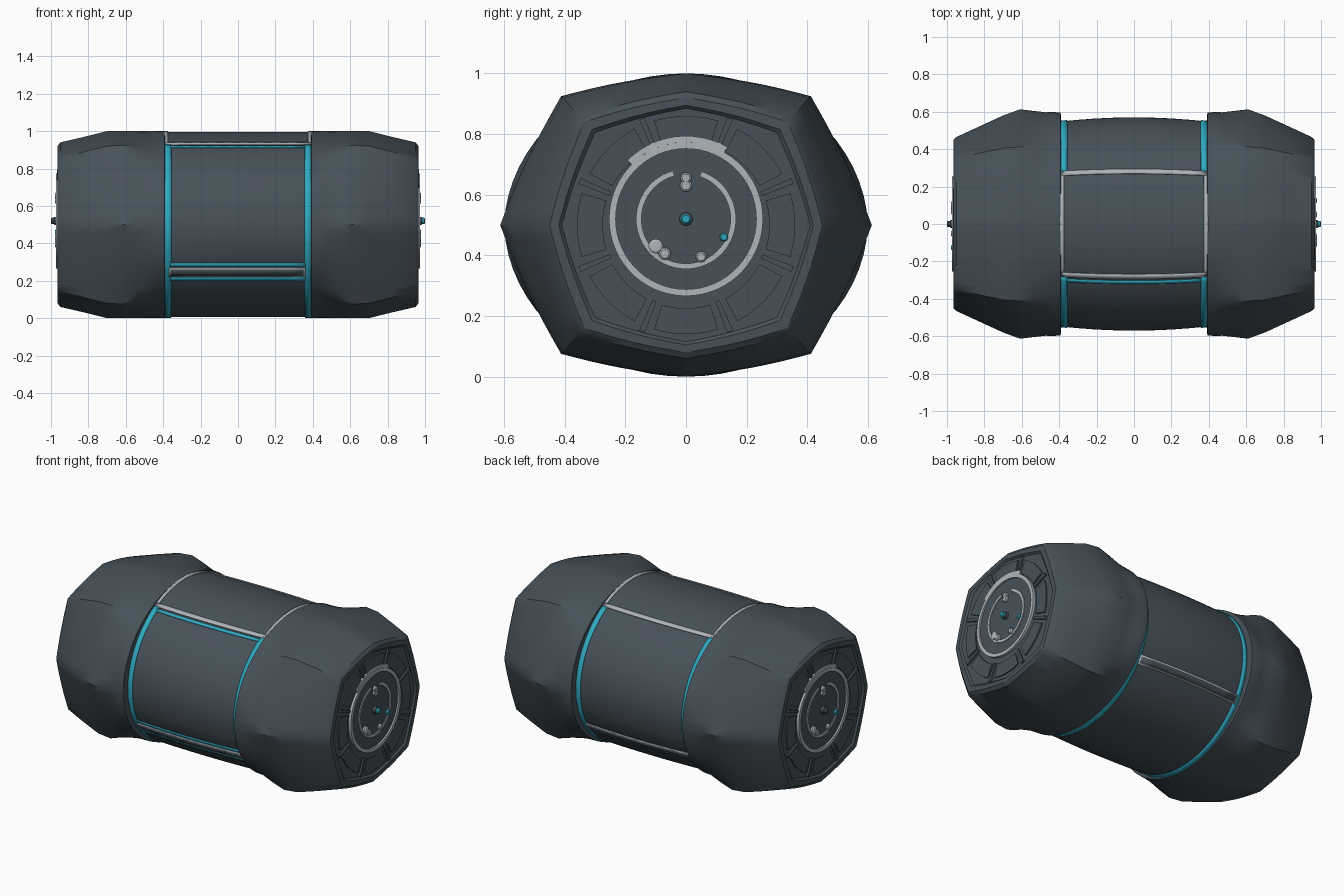
import bpy, bmesh, math
from math import sin, cos, pi, radians

if "Cube" in bpy.data.objects:
    bpy.data.objects.remove(bpy.data.objects["Cube"])


def material(name, rgb):
    m = bpy.data.materials.new(name)
    m.diffuse_color = (*rgb, 1)
    m.use_nodes = True
    m.node_tree.nodes["Principled BSDF"].inputs["Base Color"].default_value = m.diffuse_color
    return m


DARK = material("dark slate", (0.062, 0.083, 0.101))
GREY = material("light grey", (0.43, 0.46, 0.49))
CYAN = material("cyan", (0.03, 0.40, 0.53))


def finish(name, bm, mat, angle=30):
    bmesh.ops.recalc_face_normals(bm, faces=bm.faces)
    me = bpy.data.meshes.new(name)
    bm.to_mesh(me)
    bm.free()
    me.materials.append(mat)
    ob = bpy.data.objects.new(name, me)
    bpy.context.collection.objects.link(ob)
    bpy.ops.object.select_all(action='DESELECT')
    ob.select_set(True)
    bpy.context.view_layer.objects.active = ob
    bpy.ops.object.shade_smooth_by_angle(angle=radians(angle))
    return ob


def loft(name, rings, mat, angle=30):
    """Skin closed rings of points and close both ends."""
    bm = bmesh.new()
    vs = [[bm.verts.new(p) for p in r] for r in rings]
    n = len(vs[0])
    for a, b in zip(vs, vs[1:]):
        for i in range(n):
            j = (i + 1) % n
            bm.faces.new((a[i], a[j], b[j], b[i]))
    bm.faces.new(vs[0])
    bm.faces.new(vs[-1])
    return finish(name, bm, mat, angle)


# Barrel surface: slightly bulged ellipse along x
def barrel(x, t, off=0.0):
    ry = 0.57 - 0.022 * (x / 0.39) ** 2 + off
    return (x, ry * cos(t), 0.5 + (0.495 + off) * sin(t))


def band(name, x0, x1, a0, a1, mat, off=0.004):
    """Thin painted plate that follows the barrel surface."""
    nt = max(2, int(abs(a1 - a0) / 4))
    nx = max(1, int((x1 - x0) / 0.08))
    bm = bmesh.new()
    g = [[bm.verts.new(barrel(x0 + (x1 - x0) * i / nx,
                              radians(a0 + (a1 - a0) * j / nt), off))
          for j in range(nt + 1)] for i in range(nx + 1)]
    for i in range(nx):
        for j in range(nt):
            bm.faces.new((g[i][j], g[i + 1][j], g[i + 1][j + 1], g[i][j + 1]))
    ob = finish(name, bm, mat)
    mod = ob.modifiers.new("thickness", 'SOLIDIFY')
    mod.thickness = 0.006
    mod.offset = -1
    return ob


def arc(name, s, x0, x1, r0, r1, a0, a1, mat, c=(0, 0.52)):
    """Solid ring sector on an end face, s is the side."""
    n = max(2, int(abs(a1 - a0) / 6))
    rings = []
    for i in range(n + 1):
        t = radians(a0 + (a1 - a0) * i / n)
        rings.append([(s * x, c[0] + s * r * cos(t), c[1] + r * sin(t))
                      for x, r in ((x0, r0), (x1, r0), (x1, r1), (x0, r1))])
    return loft(name, rings, mat)


def peg(name, s, x0, x1, r, c, mat):
    rings = [[(s * x, c[0] + q * cos(k * pi / 8), c[1] + q * sin(k * pi / 8))
              for k in range(16)] for x, q in ((x0, r), (x1 - 0.005, r), (x1, r * 0.7))]
    return loft(name, rings, mat)


# Central barrel
loft("barrel", [[barrel(-0.4 + 0.1 * i, 2 * pi * k / 96) for k in range(96)]
                for i in range(9)], DARK)


# End cap section: ellipse blended into a faceted octagon
def section(x, side, cy, cz, top, blend, s):
    poly = [(side, 0), (cy, cz), (0, top), (-cy, cz),
            (-side, 0), (-cy, -cz), (0, -top), (cy, -cz)]
    pts = []
    for k in range(64):
        e, f = k // 8, (k % 8) / 8
        (ay, az), (by, bz) = poly[e], poly[(e + 1) % 8]
        m = 1 + 0.02 * sin(pi * f)
        oy, oz = (ay + (by - ay) * f) * m, (az + (bz - az) * f) * m
        t = 2 * pi * k / 64
        y = side * cos(t) * (1 - blend) + oy * blend
        z = top * sin(t) * (1 - blend) + oz * blend
        pts.append((s * x, y, 0.5 + z))
    return pts


CAP = [(0.388, 0.53, 0.38, 0.35, 0.47, 0),
       (0.392, 0.595, 0.42, 0.36, 0.5, 0),
       (0.44, 0.60, 0.42, 0.38, 0.5, 0.1),
       (0.47, 0.597, 0.41, 0.40, 0.5, 0.3),
       (0.54, 0.605, 0.41, 0.415, 0.5, 0.75),
       (0.61, 0.613, 0.412, 0.425, 0.5, 1),
       (0.70, 0.58, 0.405, 0.42, 0.5, 1),
       (0.82, 0.525, 0.38, 0.39, 0.47, 1),
       (0.95, 0.465, 0.35, 0.355, 0.44, 1),
       (0.965, 0.45, 0.335, 0.34, 0.42, 1),
       (0.966, 0.42, 0.31, 0.315, 0.395, 1),
       (0.955, 0.41, 0.30, 0.305, 0.385, 1)]

for s, side in ((1, "right"), (-1, "left")):
    loft(side + "_end_cap", [section(*c, s) for c in CAP], DARK, 35)
    # Raised segment plates around the end face
    for k in range(8):
        a = 45 * k
        arc(side + "_face_plate", s, 0.95, 0.963, 0.275, 0.36, a - 17, a + 17, DARK, (0, 0.5))
        arc(side + "_face_rib", s, 0.95, 0.966, 0.27, 0.38, a + 21, a + 24, DARK, (0, 0.5))
    # Dial rings
    arc(side + "_dial_base", s, 0.95, 0.962, 0.0005, 0.25, 0, 360, DARK)
    arc(side + "_outer_ring", s, 0.95, 0.972, 0.232, 0.254, 0, 360, GREY)
    arc(side + "_outer_ring_lip", s, 0.95, 0.969, 0.254, 0.274, 60, 135, GREY)
    arc(side + "_inner_ring", s, 0.95, 0.967, 0.147, 0.165, 105, 432, GREY)
    # Small studs on the dial
    for y, z, r in ((0, 0.63, 0.02), (0.0, 0.655, 0.018), (-0.10, 0.43, 0.024),
                    (-0.07, 0.405, 0.02), (0.05, 0.395, 0.018)):
        peg(side + "_dial_stud", s, 0.95, 0.978, r, (s * y, z), GREY)
    peg(side + "_cyan_stud", s, 0.95, 0.978, 0.014, (s * 0.125, 0.46), CYAN)
    # Centre pin
    peg(side + "_pin_base", s, 0.95, 0.985, 0.022, (0, 0.52), DARK)
    peg(side + "_pin_tip", s, 0.97, 1.0, 0.017, (0, 0.52), CYAN if s > 0 else DARK)

    # Cyan hoops beside the caps and the grey frame ends on top
    x0, x1 = sorted((s * 0.357, s * 0.395))
    band(side + "_cyan_hoop", x0, x1, 120, 420, CYAN)
    x0, x1 = sorted((s * 0.373, s * 0.397))
    band(side + "_frame_end", x0, x1, 60, 120, GREY, 0.005)

# Long edges of the top frame
band("frame_front_edge", -0.385, 0.385, 118, 120.8, GREY, 0.005)
band("frame_back_edge", -0.385, 0.385, 59.2, 62, GREY, 0.005)
# Cyan lines of the front panel
band("front_panel_top_line", -0.36, 0.36, 122, 124, CYAN)
band("front_panel_bottom_line", -0.36, 0.36, 204.5, 207, CYAN)
band("front_lower_line", -0.36, 0.36, 214.5, 217, CYAN)
# Grey bars with a dark slot, front and back
for name, mid in (("front", 210.8), ("back", -30.8)):
    band(name + "_bar", -0.37, 0.36, mid - 3.2, mid + 3.2, GREY, 0.006)
    band(name + "_bar_slot", -0.36, 0.35, mid - 2.2, mid + 2.2, DARK, 0.009)
